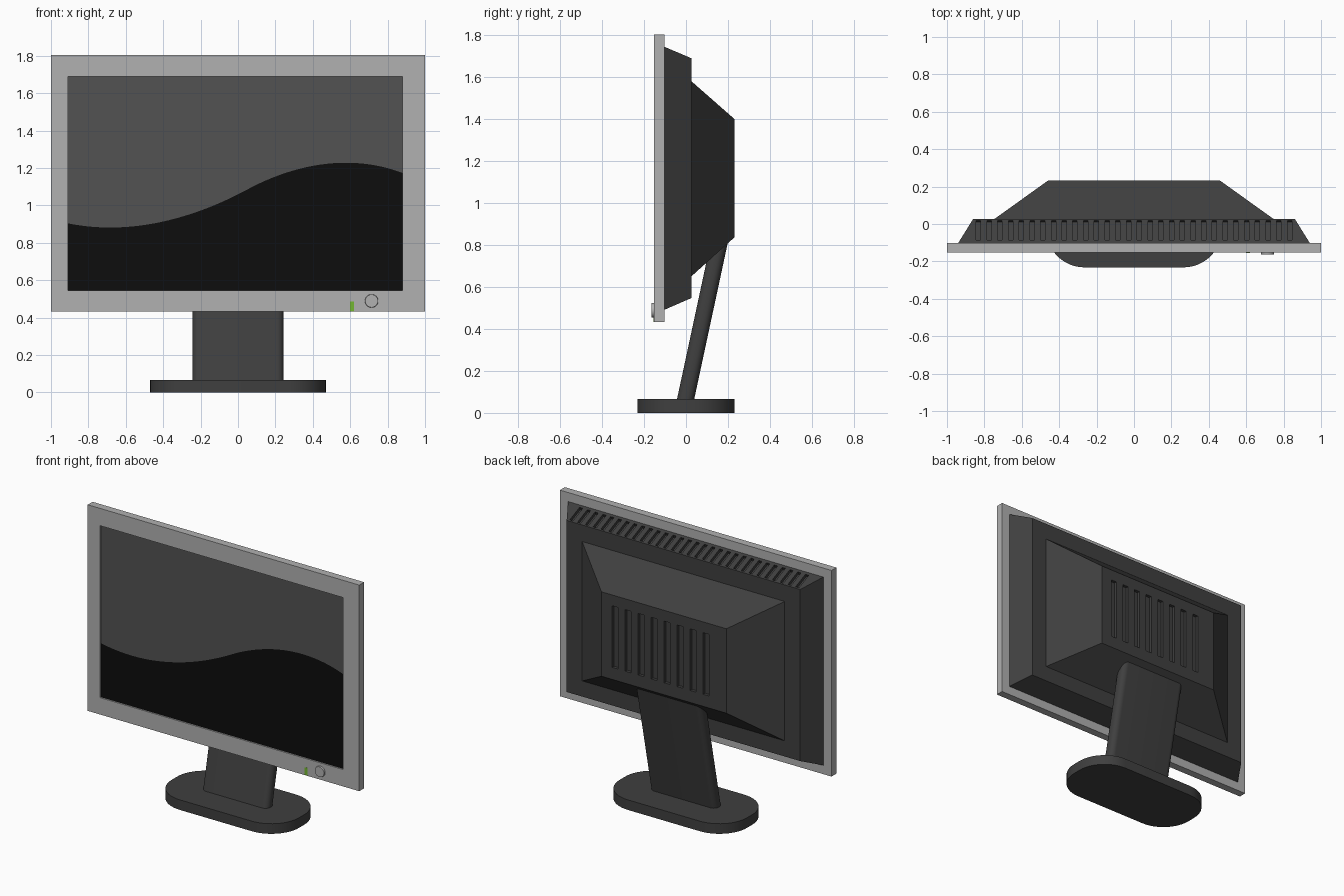
import bpy, bmesh, math
from mathutils import Matrix, Vector
from mathutils.geometry import interpolate_bezier

if "Cube" in bpy.data.objects:
    bpy.data.objects.remove(bpy.data.objects["Cube"])


def material(name, r, g, b):
    m = bpy.data.materials.new(name)
    m.diffuse_color = (r, g, b, 1)
    m.use_nodes = True
    m.node_tree.nodes["Principled BSDF"].inputs["Base Color"].default_value = m.diffuse_color
    return m


SILVER = material("silver_plastic", 0.44, 0.44, 0.44)
DARK = material("dark_plastic", 0.05, 0.05, 0.05)
GLASS = material("grey_glass", 0.084, 0.084, 0.084)
BLACK = material("black_glass", 0.004, 0.004, 0.004)
GREEN = material("green_light", 0.17, 0.47, 0.03)


def finish(name, bm, mat, smooth=False):
    bmesh.ops.recalc_face_normals(bm, faces=bm.faces) if len(bm.faces) > 1 else None
    me = bpy.data.meshes.new(name)
    bm.to_mesh(me)
    bm.free()
    ob = bpy.data.objects.new(name, me)
    bpy.context.collection.objects.link(ob)
    if mat:
        me.materials.append(mat)
    if smooth:
        bpy.ops.object.select_all(action='DESELECT')
        ob.select_set(True)
        bpy.context.view_layer.objects.active = ob
        bpy.ops.object.shade_smooth_by_angle()
    return ob


def boxes(name, size, centres, mat=None, tilt=0.0):
    bm = bmesh.new()
    for c in centres:
        bmesh.ops.create_cube(bm, size=1, matrix=Matrix.Translation(c)
                              @ Matrix.Rotation(tilt, 4, 'X') @ Matrix.Diagonal((*size, 1)))
    return finish(name, bm, mat)


def loft(name, loops, mat, smooth=False):
    bm = bmesh.new()
    rings = [[bm.verts.new(p) for p in loop] for loop in loops]
    for a, b in zip(rings, rings[1:]):
        for i in range(len(a)):
            j = (i + 1) % len(a)
            bm.faces.new((a[i], a[j], b[j], b[i]))
    bm.faces.new(rings[0])
    bm.faces.new(rings[-1])
    return finish(name, bm, mat, smooth)


def rect(y, hx, z0, z1):
    return [(-hx, y, z0), (hx, y, z0), (hx, y, z1), (-hx, y, z1)]


def rounded(hx, hy, r, cy, z, n=12):
    pts = []
    for k, (sx, sy) in enumerate([(1, 1), (-1, 1), (-1, -1), (1, -1)]):
        for i in range(n + 1):
            a = math.pi / 2 * (k + i / n)
            pts.append((sx * (hx - r) + r * math.cos(a), cy + sy * (hy - r) + r * math.sin(a), z))
    return pts


def cut(ob, cutter):
    mod = ob.modifiers.new("cut", 'BOOLEAN')
    mod.operation, mod.solver, mod.object = 'DIFFERENCE', 'EXACT', cutter
    bpy.ops.object.select_all(action='DESELECT')
    bpy.context.view_layer.objects.active = ob
    ob.select_set(True)
    bpy.ops.object.modifier_apply(modifier=mod.name)
    bpy.data.objects.remove(cutter)


def sheet(name, pts, y, mat):
    bm = bmesh.new()
    bm.faces.new([bm.verts.new((x, y, z)) for x, z in pts])
    return finish(name, bm, mat)


# Front bezel with a shallow screen recess
FRONT, BACK = -0.153, -0.102
X0, X1, Z0, Z1 = -0.91, 0.88, 0.545, 1.69
bezel = loft("bezel", [rect(FRONT, 1, 0.433, 1.805), rect(BACK, 1, 0.433, 1.805)], SILVER)
cut(bezel, boxes("recess_cutter", (X1 - X0, 0.024, Z1 - Z0),
                 [((X0 + X1) / 2, FRONT, (Z0 + Z1) / 2)]))

# Two-tone screen divided by a wave
V = lambda x, z: Vector((x, z))
wave = interpolate_bezier(V(X0, 0.904), V(-0.55, 0.83), V(-0.2, 0.95), V(0.05, 1.085), 24)
wave += interpolate_bezier(V(0.05, 1.085), V(0.3, 1.22), V(0.6, 1.28), V(X1, 1.173), 24)[1:]
wave = [(p[0], p[1]) for p in wave]
sheet("screen_upper", wave + [(X1, Z1), (X0, Z1)], -0.143, GLASS)
sheet("screen_lower", [(X0, Z0), (X1, Z0)] + wave[::-1], -0.143, BLACK)

# Rear shell with a row of vents along its sloped top
MID, REAR = 0.027, 0.232
shell = loft("rear_shell", [rect(BACK, 0.94, 0.492, 1.745), rect(MID, 0.86, 0.548, 1.69)], DARK)
slope = math.atan2(-0.055, MID - BACK)
cut(shell, boxes("top_vent_cutter", (0.024, 0.112, 0.04),
                 [(-0.832 + i * 1.664 / 29, -0.034, 1.716) for i in range(30)], tilt=slope))

# Rear hump with upright vents
hump = loft("rear_hump", [rect(MID, 0.746, 0.652, 1.58), rect(REAR, 0.46, 0.838, 1.40)], DARK)
cut(hump, boxes("back_vent_cutter", (0.042, 0.04, 0.41),
                [(0.36 - i * 0.0957, REAR, 1.123) for i in range(8)]))

# Leaning stand and rounded base
loft("stand", [rounded(0.243, 0.041, 0.036, -0.003, 0.06, 8),
               rounded(0.243, 0.041, 0.036, 0.16, 0.82, 8)], DARK, True)
loft("base", [rounded(0.47, 0.232, 0.205, 0, 0), rounded(0.47, 0.232, 0.205, 0, 0.067)], DARK, True)

# Power button and indicator light
bm = bmesh.new()
bmesh.ops.create_cone(bm, cap_ends=True, segments=32, radius1=0.037, radius2=0.034, depth=0.02,
                      matrix=Matrix.Translation((0.714, -0.154, 0.489)) @ Matrix.Rotation(math.pi / 2, 4, 'X'))
finish("power_button", bm, SILVER, True)
boxes("power_light", (0.02, 0.01, 0.052), [(0.61, -0.15, 0.46)], GREEN)
